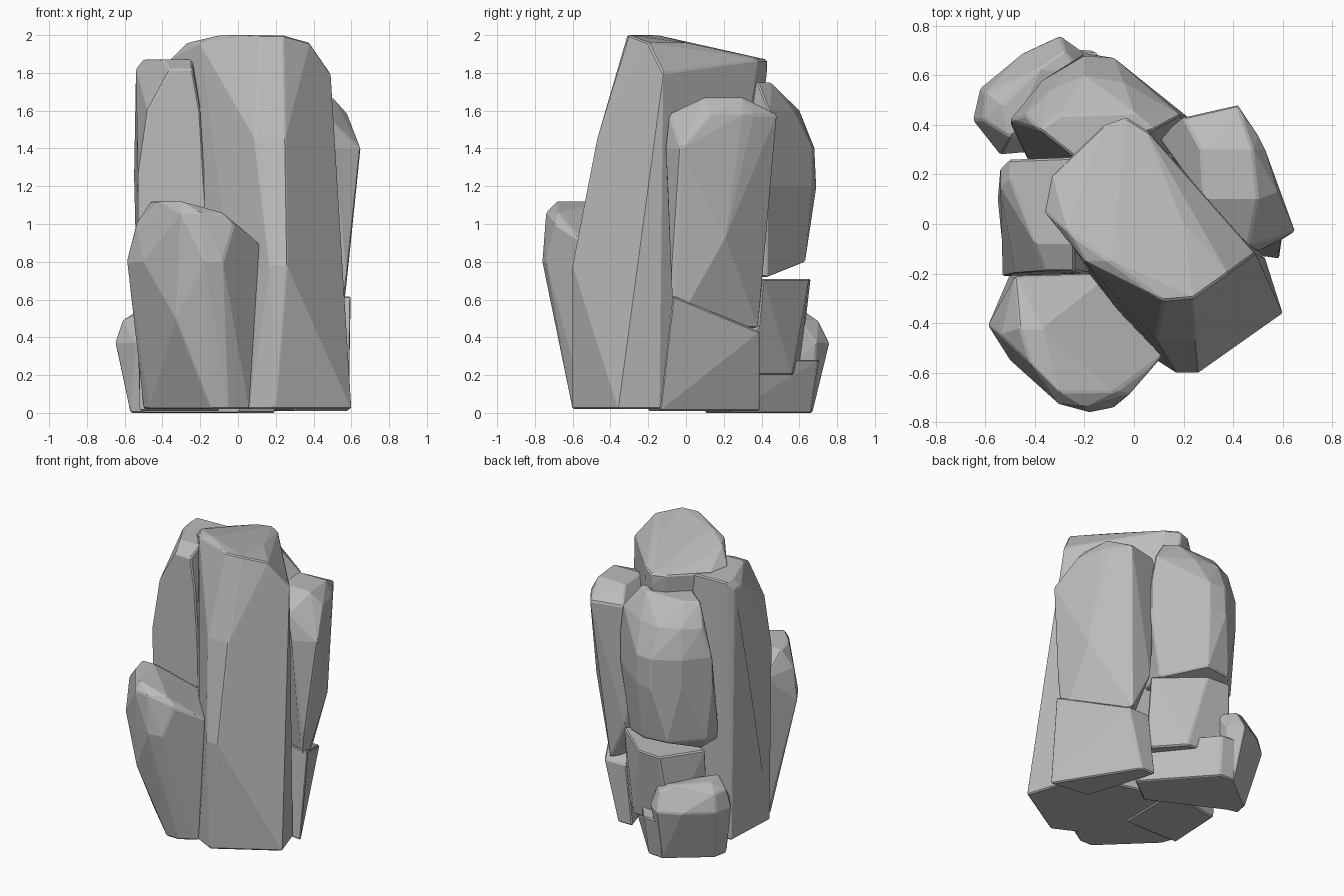
import bpy
import bmesh

default_cube = bpy.data.objects.get("Cube")
if default_cube:
    bpy.data.objects.remove(default_cube, do_unlink=True)

# One plain stone colour for the whole formation
stone = bpy.data.materials.new("grey_stone")
stone.use_nodes = True
stone_colour = (.5, .5, .5, 1)
stone.diffuse_color = stone_colour
stone.node_tree.nodes["Principled BSDF"].inputs["Base Color"].default_value = stone_colour


def make_rock(name, layers, chamfer=.008):
    """Wrap a faceted boulder around corner points grouped by height."""
    bm = bmesh.new()
    for height, corners in layers:
        for x, y in corners:
            bm.verts.new((x, y, height))
    hull = bmesh.ops.convex_hull(bm, input=bm.verts[:])
    unused = set(hull["geom_interior"]) | set(hull["geom_unused"])
    loose = [item for item in unused if isinstance(item, bmesh.types.BMVert)]
    bmesh.ops.delete(bm, geom=loose, context="VERTS")
    # Merge nearly coplanar triangles into broad facets
    bmesh.ops.dissolve_limit(bm, angle_limit=.1, verts=bm.verts[:], edges=bm.edges[:])
    bmesh.ops.recalc_face_normals(bm, faces=bm.faces[:])
    mesh = bpy.data.meshes.new(name)
    bm.to_mesh(mesh)
    bm.free()
    mesh.materials.append(stone)
    rock = bpy.data.objects.new(name, mesh)
    bpy.context.scene.collection.objects.link(rock)
    # Thin worn edges
    bevel = rock.modifiers.new("worn_edges", "BEVEL")
    bevel.width = chamfer
    bevel.segments = 1
    bevel.limit_method = "ANGLE"
    bevel.angle_limit = .5
    return rock


# Tall central pillar with a sloping top and a tucked-in back
make_rock("main_pillar", [
    (2, [(.12, -.31), (.24, -.3), (-.1, -.15)]),
    (1.96, [(.38, -.2), (-.2, -.15), (-.27, -.03), (.2, 0)]),
    (1.87, [(-.36, .05), (-.33, .2), (-.12, .4), (-.03, .43), (.05, .38), (.22, .14)]),
    (1.8, [(.49, -.12), (-.03, .43), (-.36, .08)]),
    (1.45, [(.09, -.47), (.25, -.47), (-.3, 0)]),
    (.78, [(.17, -.6), (.26, -.6)]),
    (.02, [(.06, -.53), (.2, -.6), (.6, -.36), (.53, -.14), (.3, .1), (-.1, .2), (-.2, -.2)]),
])

# Slab leaning against the pillar on the -x side
make_rock("side_slab", [
    (1.87, [(-.5, .26), (-.22, .27), (-.5, .18), (-.4, -.08), (-.24, -.08)]),
    (1.82, [(-.54, .22), (-.54, .15), (-.36, -.19), (-.24, -.19)]),
    (1.6, [(-.48, -.2), (-.2, -.2)]),
    (1.25, [(-.55, .1), (-.53, -.21), (-.19, -.21)]),
    (.9, [(-.52, -.2), (-.52, .2), (-.2, -.21)]),
    (.01, [(-.52, -.2), (-.5, .2), (-.1, .27), (-.1, -.2)]),
])

# Shorter pointed rock at the front
make_rock("front_crystal", [
    (1.12, [(-.46, -.42), (-.37, -.42), (-.42, -.56), (-.3, -.68)]),
    (1.06, [(-.3, -.73), (-.08, -.68), (-.2, -.74)]),
    (1, [(-.48, -.21), (-.54, -.45), (-.02, -.69)]),
    (.9, [(.11, -.54), (-.1, -.2)]),
    (.8, [(-.59, -.41), (-.5, -.55), (-.18, -.76), (-.08, -.74), (.14, -.45)]),
    (.5, [(-.33, -.67)]),
    (.02, [(-.5, -.2), (-.47, -.28), (-.14, -.6), (-.05, -.6), (.06, -.53), (0, -.2)]),
])

# Broad boulder at the back with a sloping crown and flat underside
make_rock("back_boulder", [
    (1.75, [(-.24, .27), (-.38, .38), (-.3, .44), (0, .45), (.08, .38)]),
    (1.6, [(-.44, .44), (-.34, .54), (-.2, .6), (-.04, .57), (.19, .44)]),
    (1.4, [(-.5, .42), (-.37, .58), (-.2, .68), (-.08, .67), (.22, .43)]),
    (1.2, [(-.5, .41), (-.37, .58), (-.2, .69), (-.08, .67), (.22, .43)]),
    (.8, [(-.46, .42), (-.28, .61), (-.1, .63)]),
    (.72, [(.14, .43), (.1, .2), (-.4, .2), (-.4, .4)]),
])

# Ledge carrying the back boulder, and the slab under it
make_rock("back_ledge", [
    (.71, [(.2, .41), (-.08, .65), (-.25, .66), (-.43, .4), (-.1, .2)]),
    (.2, [(.2, .36), (.02, .56), (-.3, .6), (-.42, .35), (0, .1)]),
])
make_rock("back_slab", [
    (.28, [(.18, .28), (-.16, .7), (-.28, .71), (-.5, .4), (0, .1)]),
    (0, [(.2, .25), (-.17, .66), (-.28, .67), (-.53, .36), (0, .1)]),
])

# Low stone at the back corner
make_rock("corner_stone", [
    (.54, [(-.5, .35), (-.53, .48), (-.38, .63)]),
    (.49, [(-.61, .42), (-.6, .53), (-.28, .7), (-.2, .6)]),
    (.37, [(-.65, .42), (-.62, .55), (-.45, .69), (-.3, .76), (-.2, .69), (-.54, .28)]),
    (.25, [(-.27, .71)]),
    (0, [(-.57, .36), (-.55, .46), (-.28, .67), (-.3, .3)]),
])

# Bulging rock on the +x side, narrowing towards its foot
make_rock("side_boulder", [
    (1.67, [(.28, .1), (.27, .3), (.48, .3), (.5, .1)]),
    (1.58, [(.2, .43), (.42, .48), (.5, .36), (.53, .3), (.58, .13), (.46, -.09)]),
    (1.4, [(.65, -.03), (.1, .35), (.5, -.11)]),
    (.93, [(.56, .21), (.6, -.06)]),
    (.72, [(.34, .4), (.57, -.08), (.2, .4)]),
    (.45, [(.33, .38), (.55, -.06), (.2, .2)]),
])

# Footing under the side boulder
make_rock("side_footing", [
    (.62, [(.6, -.07), (.3, -.05)]),
    (.43, [(.37, .39), (.2, .39)]),
    (.01, [(.59, -.14), (.26, .39), (.15, .39), (.3, -.1)]),
])
